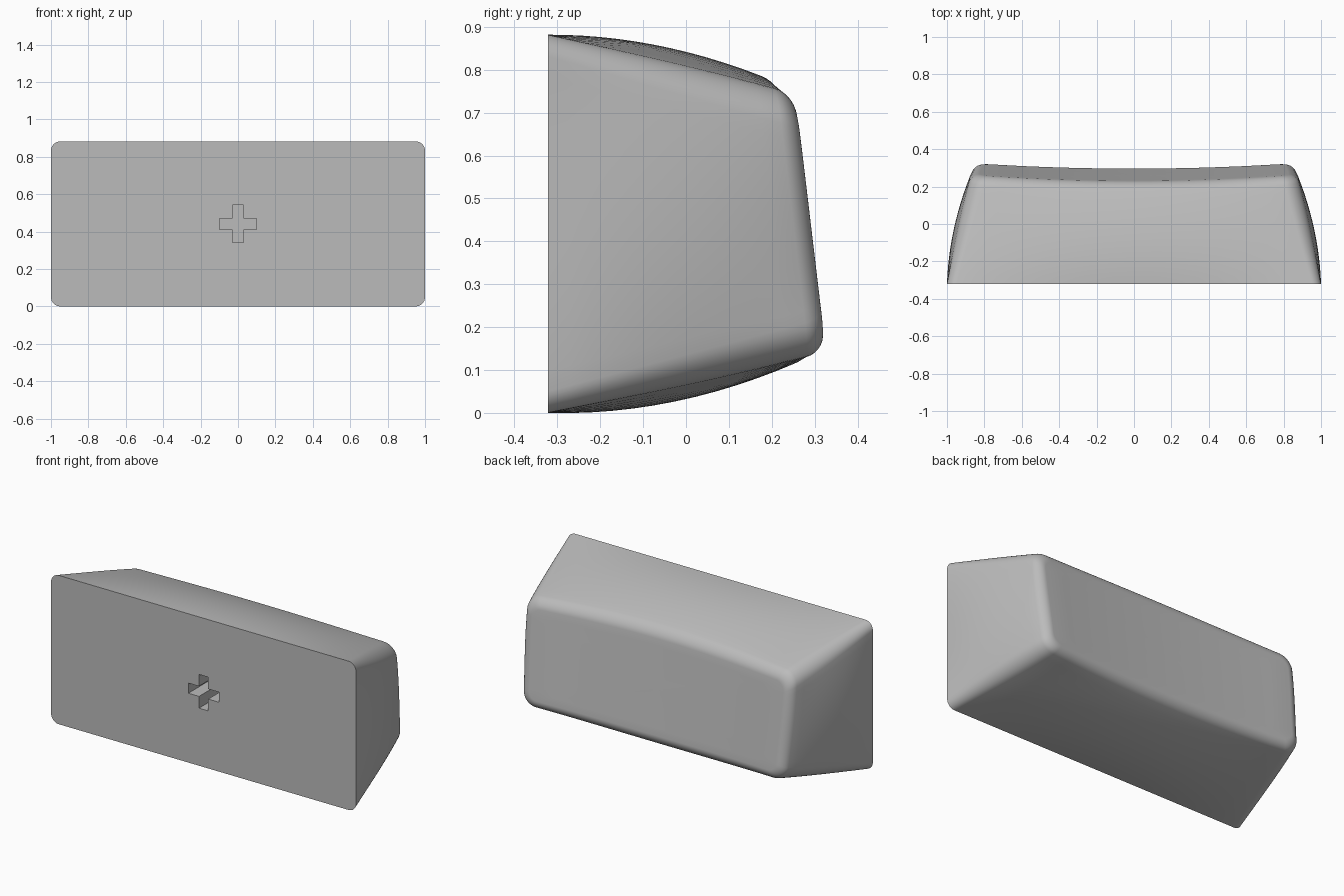
import bpy
import bmesh
import math

cube = bpy.data.objects.get("Cube")
if cube:
    bpy.data.objects.remove(cube)

FRONT, DEPTH, HEIGHT = -0.322, 0.62, 0.882
FILLET = 0.045


def material(name, rgb):
    mat = bpy.data.materials.new(name)
    mat.use_nodes = True
    color = (*rgb, 1)
    mat.diffuse_color = color
    mat.node_tree.nodes["Principled BSDF"].inputs["Base Color"].default_value = color
    return mat


def dish(x, z):
    """Depth of the sloped, hollowed back face."""
    return 0.327 - 0.122 * (z - 0.17) - 0.03 * (1 - (x / 0.86) ** 2)


def outline(y, inset):
    """Pillowed rounded rectangle at depth y, as (x, z) points."""
    s = (y - FRONT) / DEPTH
    hx = 1 - 0.14 * s - inset
    low, high = 0.135 * s + inset, HEIGHT - 0.15 * s - inset
    hz, mid = (high - low) / 2, (high + low) / 2
    r = 0.05 + 0.03 * s - inset * 0.6
    bulge = 4 * s * (1 - s)
    corners = [(1, 1), (-1, 1), (-1, -1), (1, -1)]
    raw = []
    for k, (cx, cz) in enumerate(corners):
        for i in range(9):
            a = math.pi / 2 * (k + i / 8)
            raw.append((cx * (hx - r) + r * math.cos(a),
                        cz * (hz - r) + r * math.sin(a)))
        # straight run towards the next corner
        nx, nz = corners[(k + 1) % 4]
        a = math.pi / 2 * (k + 1)
        end = (nx * (hx - r) + r * math.cos(a), nz * (hz - r) + r * math.sin(a))
        start = raw[-1]
        raw += [tuple(p + (q - p) * i / 16 for p, q in zip(start, end))
                for i in range(1, 16)]
    points = []
    for x, z in raw:
        u, w = x / hx, z / hz
        points.append((x + 0.03 * bulge * u * (1 - w * w),
                       mid + z + 0.038 * bulge * w * (1 - u * u)))
    return points


def ring(t, inset=0.0, drop=FILLET):
    """Points a fraction t of the way from the front to the dished back."""
    count = len(outline(FRONT, 0))
    points = []
    for i in range(count):
        y = FRONT + t * DEPTH
        for _ in range(4):
            x, z = outline(y, inset)[i]
            y = FRONT + t * (dish(x, z) - drop - FRONT)
        points.append((x, y, z))
    return points


# Shell: walls, rounded back rim, then the dished back
rings = [ring(i / 12) for i in range(13)]
for i in range(1, 8):
    a = math.pi / 2 * i / 7
    rings.append(ring(1, FILLET * (1 - math.cos(a)), FILLET * (1 - math.sin(a))))
rim = rings[-1]
zc = sum(p[2] for p in rim) / len(rim)
for f in (0.85, 0.7, 0.55, 0.4, 0.25, 0.1):
    rings.append([(x * f, dish(x * f, zc + (z - zc) * f), zc + (z - zc) * f)
                  for x, _, z in rim])

bm = bmesh.new()
loops = [[bm.verts.new(p) for p in pts] for pts in rings]
n = len(loops[0])
for a, b in zip(loops, loops[1:]):
    for i in range(n):
        j = (i + 1) % n
        bm.faces.new((a[i], a[j], b[j], b[i]))
bm.faces.new(loops[0])
center = bm.verts.new((0, dish(0, zc), zc))
for i in range(n):
    bm.faces.new((loops[-1][i], loops[-1][(i + 1) % n], center))
bmesh.ops.recalc_face_normals(bm, faces=bm.faces)
mesh = bpy.data.meshes.new("cap_body")
bm.to_mesh(mesh)
bm.free()
body = bpy.data.objects.new("cap_body", mesh)
bpy.context.collection.objects.link(body)
mesh.materials.append(material("plain_grey", (0.5, 0.5, 0.5)))

# Cross-shaped socket in the front
arm, half, sink = 0.1, 0.03, 0.2
plus = []
for k in range(4):
    c, s = round(math.cos(k * math.pi / 2)), round(math.sin(k * math.pi / 2))
    for x, z in ((arm, -half), (arm, half), (half, half)):
        plus.append((x * c - z * s, x * s + z * c))
bm = bmesh.new()
face = bm.faces.new([bm.verts.new((x, FRONT - 0.05, HEIGHT / 2 + z)) for x, z in plus])
out = bmesh.ops.extrude_face_region(bm, geom=[face])
bmesh.ops.translate(bm, vec=(0, sink + 0.05, 0),
                    verts=[g for g in out["geom"] if isinstance(g, bmesh.types.BMVert)])
bmesh.ops.recalc_face_normals(bm, faces=bm.faces)
cut_mesh = bpy.data.meshes.new("socket_cutter")
bm.to_mesh(cut_mesh)
bm.free()
cutter = bpy.data.objects.new("socket_cutter", cut_mesh)
cutter.hide_render = True
bpy.context.collection.objects.link(cutter)

bpy.ops.object.select_all(action="DESELECT")
body.select_set(True)
bpy.context.view_layer.objects.active = body
mod = body.modifiers.new("socket", "BOOLEAN")
mod.operation = "DIFFERENCE"
mod.solver = "EXACT"
mod.object = cutter
bpy.ops.object.modifier_apply(modifier="socket")
bpy.data.objects.remove(cutter)
bpy.ops.object.shade_smooth_by_angle(angle=math.radians(35))
